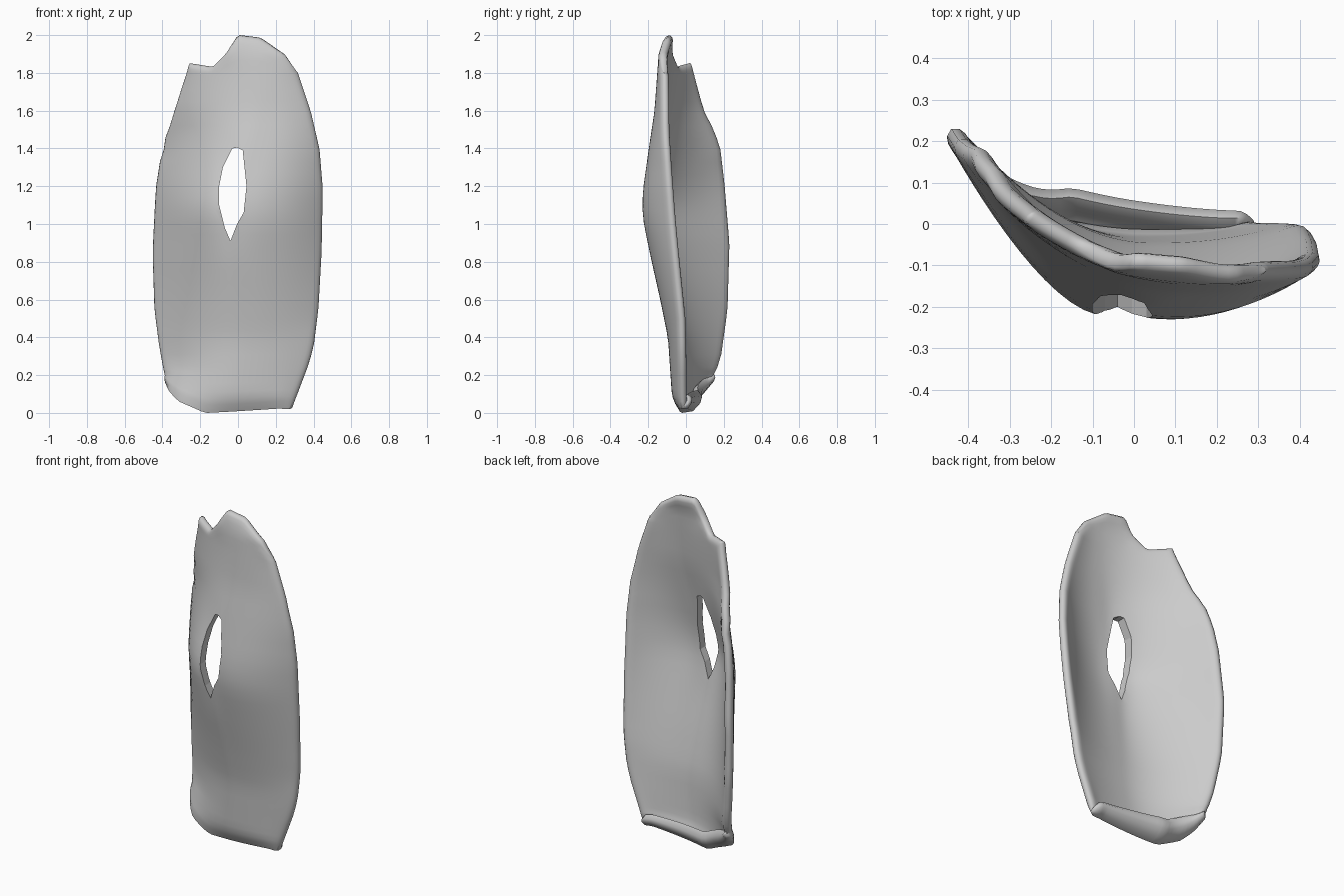
import bpy, bmesh, math, random

if "Cube" in bpy.data.objects:
    bpy.data.objects.remove(bpy.data.objects["Cube"])

random.seed(4)
THICK, ROUND = .048, .035


def interp(table, t):
    """Piecewise linear lookup; rows are (key, value, ...)."""
    if t <= table[0][0]:
        return table[0][1:]
    for a, b in zip(table, table[1:]):
        if t <= b[0]:
            k = (t - a[0]) / (b[0] - a[0])
            return tuple(p + (q - p) * k for p, q in zip(a[1:], b[1:]))
    return table[-1][1:]


# side outline: height -> left x, right x
SIDES = [(0.25, -.392, .37), (.35, -.41, .40), (.55, -.435, .425), (.85, -.443, .44),
         (1.2, -.425, .445), (1.4, -.395, .43), (1.6, -.34, .385), (1.78, -.275, .325)]
# top and bottom outlines: fraction across -> x, z
TOP = [(0, -.255, 1.855), (.22, -.13, 1.835), (.33, -.06, 1.91), (.45, 0, 2.005),
       (.65, .12, 1.99), (.87, .25, 1.90), (1, .315, 1.80)]
BOTTOM = [(0, -.375, .20), (.08, -.345, .13), (.16, -.30, .08), (.32, -.17, .024),
          (.85, .22, .048), (1, .29, .04)]
# depth of the outer face by height: left rim, front ridge, right rim
LEFT_Y = [(0, .02), (.05, .07), (.1, .11), (.3, .18), (.55, .217), (.9, .23), (1.2, .205),
          (1.4, .18), (1.5, .145), (1.6, .09), (1.85, .02), (2, -.06)]
FRONT_Y = [(0, -.03), (.04, -.05), (.1, -.075), (.4, -.095), (.6, -.135), (.8, -.18), (1, -.224),
           (1.1, -.234), (1.2, -.226), (1.4, -.197), (1.6, -.167), (1.9, -.145), (2, -.115)]
RIGHT_Y = [(0, -.01), (.5, -.015), (1, -.06), (1.5, -.1), (2, -.11)]
# cross-section by height: end of the left slope, its power, start of the right slope
SECTION = [(.4, .56, 2, .58), (1.1, .42, 1.55, .56), (1.8, .75, 2.1, .75)]
# fold behind the lower edge: fraction across -> inward, backward, upward
LIP = [(0, .008, .006, .008), (.08, .02, .03, .06), (.16, .03, .05, .09), (.35, .0, .075, .1),
       (.6, 0, .055, .08), (.93, 0, .03, .05), (1, -.002, .008, .012)]
HOLE = [(-.005, 1.405), (.025, 1.39), (.045, 1.2), (.03, 1.06), (-.005, 1.0), (-.04, .91),
        (-.07, .98), (-.1, 1.1), (-.1, 1.2), (-.08, 1.3), (-.03, 1.4)]


def depth(s, x, z):
    """Middle of the wall thickness."""
    yl, yf, yr = (interp(t, z)[0] for t in (LEFT_Y, FRONT_Y, RIGHT_Y))
    yf += THICK / 2
    a, power, b = interp(SECTION, z)
    y = yf + (yl - yf) * max(0, 1 - s / a) ** power
    y += (yr - yf) * max(0, (s - b) / (1 - b)) ** 2.1
    # soft inward dip around the opening
    return y + .01 * math.exp(-((x + .03) / .08) ** 2 - ((z - 1.16) / .26) ** 4)


EDGE = [0, .006, .016, .03, .05, .075]
ACROSS = EDGE + [.1 + .8 * i / 24 for i in range(25)] + [1 - e for e in reversed(EDGE)]


def row_points(kind, k):
    pts = []
    jag = random.uniform(0, .012)
    for s in ACROSS:
        if kind == "mid":
            z = .25 + 1.53 * k
            xl, xr = interp(SIDES, z)
            x = xl + (xr - xl) * s
        else:
            edge, z0 = (BOTTOM, .25) if kind == "low" else (TOP, 1.78)
            xl, xr = interp(SIDES, z0)
            ex, ez = interp(edge, s)
            x = ex + (xl + (xr - xl) * s - ex) * k
            z = ez + (z0 - ez) * k
        # ragged upper left edge
        if 1.38 < z < 1.75:
            x += jag * max(0, 1 - s / .12)
        pts.append((x, depth(s, x, z), z))
    return pts


rows = [row_points("low", k) for k in (0, .12, .25, .4, .6, .8)]
rows += [row_points("mid", i / 24) for i in range(25)]
rows += [row_points("high", k) for k in (.8, .6, .4, .25, .12, .05, 0)]

# folded lower lip
base = rows[0]
for f in (.3, .65, .85, 1):
    fold = []
    for s, (x, y, z) in zip(ACROSS, base):
        inward, back, up = interp(LIP, s)
        fold.append((x + inward * f, y + back * math.sin(f * math.pi / 2), z + up * f * f))
    rows.insert(0, fold)


def make_object(name, bm):
    me = bpy.data.meshes.new(name)
    bm.to_mesh(me)
    bm.free()
    ob = bpy.data.objects.new(name, me)
    bpy.context.collection.objects.link(ob)
    return ob


# curved shell: a middle sheet, thickened both ways with a rounded rim
bm = bmesh.new()
nrow, ncol = len(rows), len(ACROSS)
mid = [[bm.verts.new(p) for p in r] for r in rows]
for a, b in zip(mid, mid[1:]):
    for j in range(ncol - 1):
        bm.faces.new((a[j], a[j + 1], b[j + 1], b[j]))
bm.normal_update()
border = [v.co for v in mid[0] + mid[-1]] + [r[j].co for r in mid for j in (0, -1)]

out = bmesh.new()
front, back = [], []
for i, row in enumerate(mid):
    fr, bk = [], []
    for j, v in enumerate(row):
        if i in (0, nrow - 1) or j in (0, ncol - 1):
            f = g = out.verts.new(v.co)
        else:
            d = min((v.co - c).length for c in border) / ROUND
            h = THICK / 2 * math.sqrt(1 - (1 - min(1, d)) ** 2)
            f = out.verts.new(v.co + v.normal * h)
            g = out.verts.new(v.co - v.normal * h)
        fr.append(f)
        bk.append(g)
    front.append(fr)
    back.append(bk)
for grid, flip in ((front, False), (back, True)):
    for a, b in zip(grid, grid[1:]):
        for j in range(ncol - 1):
            q = [a[j], a[j + 1], b[j + 1], b[j]]
            if not out.faces.get(q):
                out.faces.new(q[::-1] if flip else q)
bm.free()
low = min(v.co.z for v in out.verts)
bmesh.ops.translate(out, vec=(0, 0, -low), verts=out.verts)
shell = make_object("curved_shell", out)

# cutter for the opening
bm = bmesh.new()
face = bm.faces.new([bm.verts.new((x, -.5, z)) for x, z in HOLE])
ext = bmesh.ops.extrude_face_region(bm, geom=[face])
bmesh.ops.translate(bm, vec=(0, .8, 0),
                    verts=[v for v in ext["geom"] if isinstance(v, bmesh.types.BMVert)])
bmesh.ops.recalc_face_normals(bm, faces=bm.faces)
cutter = make_object("opening_cutter", bm)
cutter.hide_render = True
cutter.hide_set(True)
cut = shell.modifiers.new("opening", "BOOLEAN")
cut.operation = "DIFFERENCE"
cut.object = cutter
cut.solver = "EXACT"

bpy.context.view_layer.objects.active = shell
shell.select_set(True)
bpy.ops.object.shade_smooth_by_angle(angle=math.radians(65))
